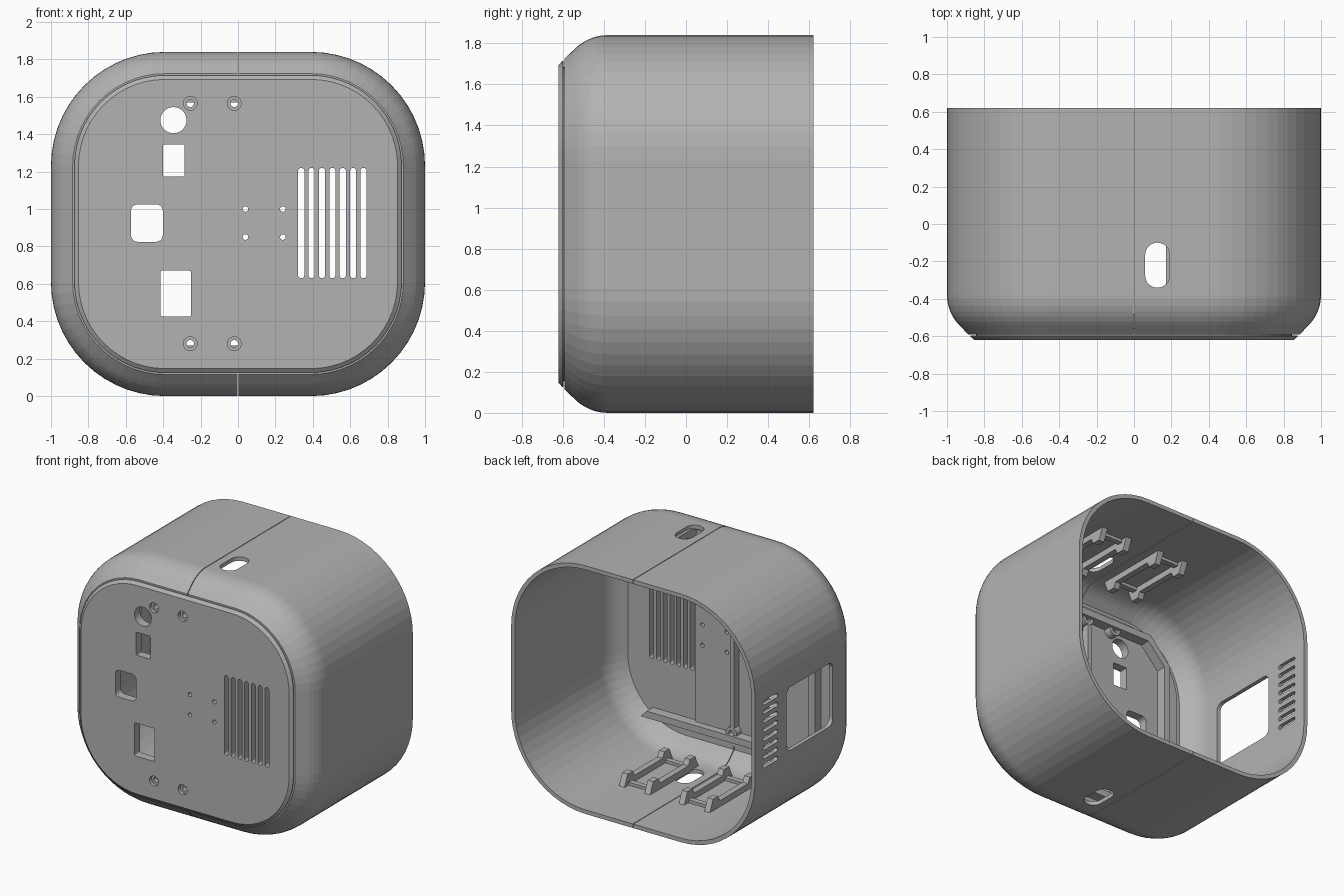
import bpy, bmesh
from math import sin, cos, pi, radians

cube = bpy.data.objects.get("Cube")
if cube:
    bpy.data.objects.remove(cube)

grey = bpy.data.materials.new("plain grey")
grey.use_nodes = True
COLOUR = (0.45, 0.45, 0.45, 1)
grey.diffuse_color = COLOUR
grey.node_tree.nodes["Principled BSDF"].inputs["Base Color"].default_value = COLOUR

MID = 0.92  # height of the centre line


def rounded(w, h, r, n=14, cx=0, cz=0):
    """Rounded rectangle as 2D points."""
    pts = []
    for k, (sx, sz) in enumerate([(1, 1), (-1, 1), (-1, -1), (1, -1)]):
        for i in range(n + 1):
            a = (k + i / n) * pi / 2
            pts.append((cx + sx * (w / 2 - r) + r * cos(a), cz + sz * (h / 2 - r) + r * sin(a)))
    return pts


def place(points, t, axis):
    return [{"x": (t, u, v), "y": (u, t, v), "z": (u, v, t)}[axis] for u, v in points]


def loft(bm, rings, loop=False):
    rows = [[bm.verts.new(p) for p in ring] for ring in rings]
    pairs = list(zip(rows, rows[1:])) + ([(rows[-1], rows[0])] if loop else [])
    for a, b in pairs:
        for i in range(len(a)):
            j = (i + 1) % len(a)
            bm.faces.new((a[i], a[j], b[j], b[i]))
    if not loop:
        bm.faces.new(rows[0])
        bm.faces.new(rows[-1])


def prism(bm, points, t0, t1, axis="y"):
    loft(bm, [place(points, t0, axis), place(points, t1, axis)])


def make(name, bm, cutter=None):
    bmesh.ops.remove_doubles(bm, verts=bm.verts, dist=1e-5)
    bmesh.ops.recalc_face_normals(bm, faces=bm.faces)
    me = bpy.data.meshes.new(name)
    bm.to_mesh(me)
    bm.free()
    me.materials.append(grey)
    ob = bpy.data.objects.new(name, me)
    bpy.context.collection.objects.link(ob)
    if cutter:
        mod = ob.modifiers.new("openings", "BOOLEAN")
        mod.operation, mod.solver, mod.object = "DIFFERENCE", "EXACT", cutter
    return ob


def outline(inset, y):
    """Case outline, shrunk by an inset, at a given depth."""
    return place(rounded(2 - 2 * inset, 1.84 - 2 * inset, 0.61 - inset, cz=MID), y, "y")


# Cutter for the front plate
SCREWS = [(x, z) for x in (-0.255, -0.02) for z in (0.28, 1.565)]
bm = bmesh.new()
prism(bm, rounded(0.14, 0.14, 0.07, 8, -0.345, 1.475), -0.8, -0.3)
prism(bm, rounded(0.115, 0.17, 0.006, 2, -0.343, 1.26), -0.8, -0.3)
prism(bm, rounded(0.17, 0.2, 0.035, 5, -0.487, 0.925), -0.8, -0.3)
prism(bm, rounded(0.165, 0.245, 0.012, 3, -0.333, 0.548), -0.8, -0.3)
for i in range(7):
    prism(bm, rounded(0.033, 0.59, 0.0164, 6, 0.338 + 0.0555 * i, 0.925), -0.8, -0.3)
for x in (0.04, 0.24):
    for z in (0.85, 1.0):
        prism(bm, rounded(0.03, 0.03, 0.015, 4, x, z), -0.8, -0.3)
for x, z in SCREWS:
    loft(bm, [place(rounded(2 * r, 2 * r, r, 5, x, z), y, "y")
              for r, y in [(0.037, -0.8), (0.037, -0.595), (0.02, -0.595), (0.02, -0.3)]])
plate_cutter = make("plate_cutter", bm)

# Cutter for the shell: cable slots, side window, side vents and the seam
bm = bmesh.new()
for z in (0, 1.84):
    prism(bm, rounded(0.13, 0.24, 0.064, 8, 0.125, -0.22), z - 0.1, z + 0.1, "z")
prism(bm, rounded(0.54, 0.47, 0.05, 5, -0.02, MID), -1.1, -0.9, "x")
for i in range(8):
    prism(bm, rounded(0.17, 0.032, 0.0158, 5, 0.44, 0.688 + 0.0665 * i), -1.1, -0.9, "x")
for z in (0, 1.84):
    prism(bm, rounded(0.005, 0.7, 0.001, 1, 0, z), -0.8, 0.8)
shell_cutter = make("shell_cutter", bm)
for ob in (plate_cutter, shell_cutter):
    ob.hide_render = True
    ob.hide_viewport = True
    ob.display_type = "WIRE"

# Shell: straight wall, rounded shoulder, chamfer, then back along the inside
STEPS = [radians(45) * i / 6 for i in range(7)]
outer = [(0, 0.62)] + [(0.23 - 0.23 * cos(a), -0.38 - 0.23 * sin(a)) for a in STEPS]
lip = [(0.116, -0.592), (0.152, -0.592), (0.152, -0.562), (0.13, -0.562)]
inner = [(0.23 - 0.2 * cos(a), -0.38 - 0.2 * sin(a)) for a in reversed(STEPS)] + [(0.03, 0.62)]
bm = bmesh.new()
loft(bm, [outline(*p) for p in outer + lip + inner], loop=True)
make("shell", bm, shell_cutter)

# Front plate with bevelled rim and a plug that sits in the shell opening
bm = bmesh.new()
loft(bm, [outline(*p) for p in [(0.147, -0.62), (0.125, -0.602), (0.125, -0.597),
                                (0.155, -0.597), (0.155, -0.555)]])
make("front_plate", bm, plate_cutter)

# Raised board mount behind the plate
bm = bmesh.new()
prism(bm, rounded(0.3, 1.3, 0.002, 1, 0.15, MID), -0.56, -0.535)
make("board_mount", bm, plate_cutter)
bm = bmesh.new()
prism(bm, rounded(0.03, 1.2, 0.002, 1, -0.03, MID), -0.56, -0.5)
make("mount_post", bm)

# Stiffening frame behind the plate, open towards the vents
lower = [(0.71, 0.7), (-0.55, 0.7), (-0.72, 0.52)]
lower_in = [(-0.67, 0.5), (-0.53, 0.65), (0.66, 0.65)]
frame = ([(x, MID - z) for x, z in lower] + [(x, MID + z) for x, z in reversed(lower)]
         + [(x, MID + z) for x, z in reversed(lower_in)] + [(x, MID - z) for x, z in lower_in])
bm = bmesh.new()
prism(bm, frame, -0.56, -0.48)
make("stiffening_frame", bm)

# Screw bosses
for i, (x, z) in enumerate(SCREWS):
    bm = bmesh.new()
    prism(bm, rounded(0.09, 0.09, 0.045, 5, x, z), -0.56, -0.5)
    make(f"screw_boss_{i + 1}", bm, plate_cutter)

# Strap brackets on floor and ceiling: two slanted-end rails and two cross bars
for level, base, up in (("floor", 0.025, 1), ("ceiling", 1.815, -1)):
    for side, x0 in (("left", 0.17), ("right", -0.32)):
        bm = bmesh.new()
        rail = [(-0.39, 0), (0.18, 0), (0.14, 0.09), (0.08, 0.09), (0.06, 0.05),
                (-0.27, 0.05), (-0.29, 0.09), (-0.35, 0.09)]
        for x in (x0, x0 + 0.21):
            prism(bm, [(y, base + up * h) for y, h in rail], x, x + 0.045, "x")
        for y in (-0.32, 0.11):
            prism(bm, rounded(0.2, 0.03, 0.002, 1, x0 + 0.1275, base + up * 0.012), y - 0.02, y + 0.02)
        make(f"{level}_bracket_{side}", bm)
